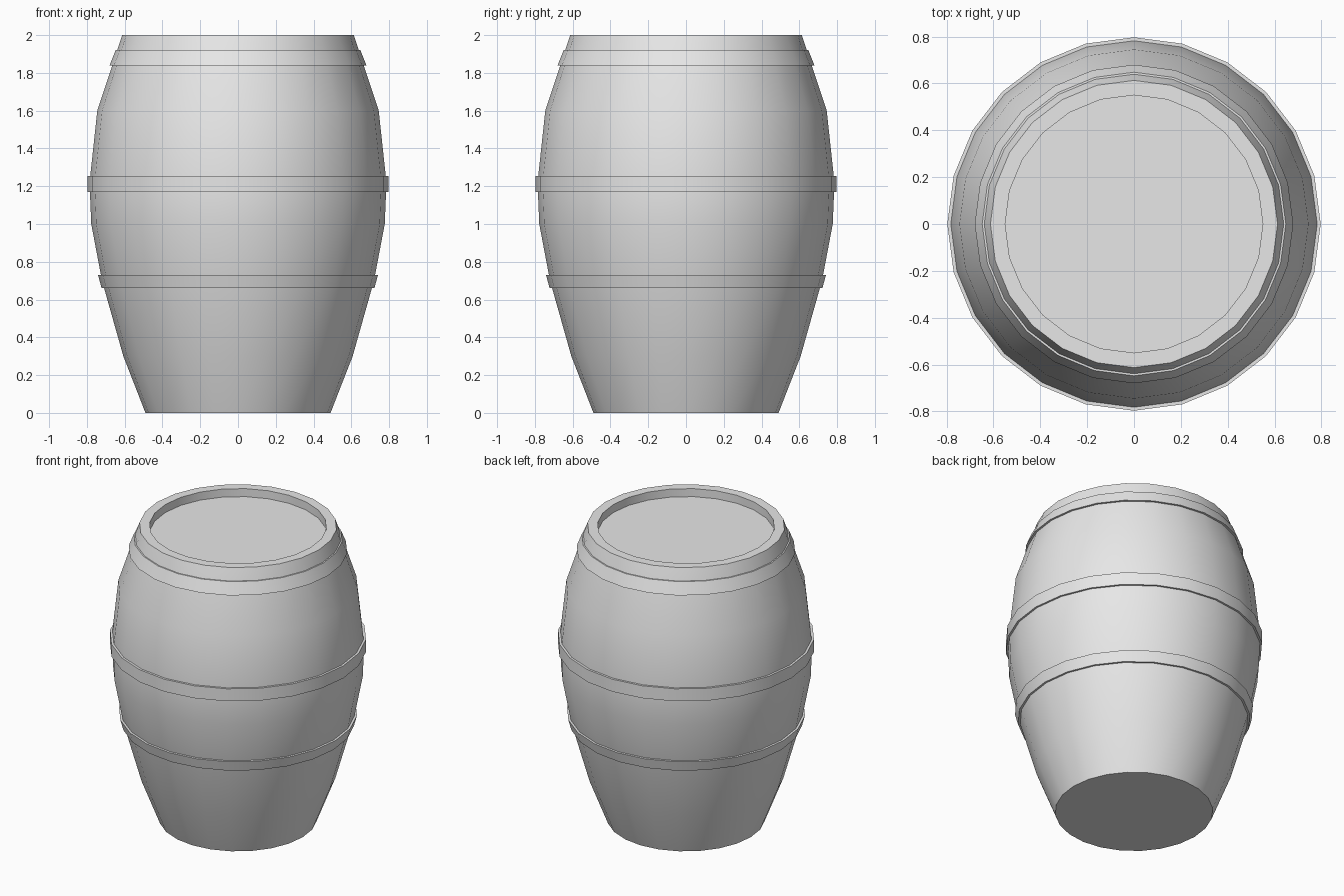
import bpy, bmesh, math

cube = bpy.data.objects.get("Cube")
if cube:
    bpy.data.objects.remove(cube, do_unlink=True)

SIDES = 24

grey = bpy.data.materials.new("light_grey")
grey.use_nodes = True
grey.diffuse_color = (0.8, 0.8, 0.8, 1)
grey.node_tree.nodes["Principled BSDF"].inputs["Base Color"].default_value = (0.8, 0.8, 0.8, 1)


def lathe(name, profile, closed=False):
    """Turn (radius, height) points around z; open profiles get end caps."""
    bm = bmesh.new()
    rings = []
    for r, z in profile:
        angles = [math.tau * i / SIDES for i in range(SIDES)]
        rings.append([bm.verts.new((r * math.cos(a), r * math.sin(a), z)) for a in angles])
    pairs = list(zip(rings, rings[1:]))
    if closed:
        pairs.append((rings[-1], rings[0]))
    else:
        bm.faces.new(rings[0][::-1])
        bm.faces.new(rings[-1])
    for low, high in pairs:
        for i in range(SIDES):
            j = (i + 1) % SIDES
            bm.faces.new((low[i], low[j], high[j], high[i]))
    bmesh.ops.recalc_face_normals(bm, faces=bm.faces)
    mesh = bpy.data.meshes.new(name)
    bm.to_mesh(mesh)
    bm.free()
    mesh.materials.append(grey)
    obj = bpy.data.objects.new(name, mesh)
    bpy.context.collection.objects.link(obj)
    bpy.ops.object.select_all(action="DESELECT")
    obj.select_set(True)
    bpy.context.view_layer.objects.active = obj
    bpy.ops.object.shade_smooth_by_angle(angle=math.radians(35))
    return obj


# Bulging staves, flat rim and recessed lid
lathe("barrel_body", [
    (0.49, 0), (0.607, 0.3), (0.72, 0.7), (0.777, 1.0), (0.786, 1.22),
    (0.745, 1.6), (0.613, 2.0), (0.55, 2.0), (0.55, 1.945),
])

# Hoops: bottom radius, bottom height, top radius, top height
hoops = {
    "lower_hoop": (0.722, 0.66, 0.741, 0.73),
    "middle_hoop": (0.797, 1.17, 0.797, 1.255),
    "upper_hoop": (0.68, 1.84, 0.648, 1.92),
}
for name, (r0, z0, r1, z1) in hoops.items():
    lathe(name, [(r0 - 0.03, z0), (r0, z0), (r1, z1), (r1 - 0.03, z1)], closed=True)
